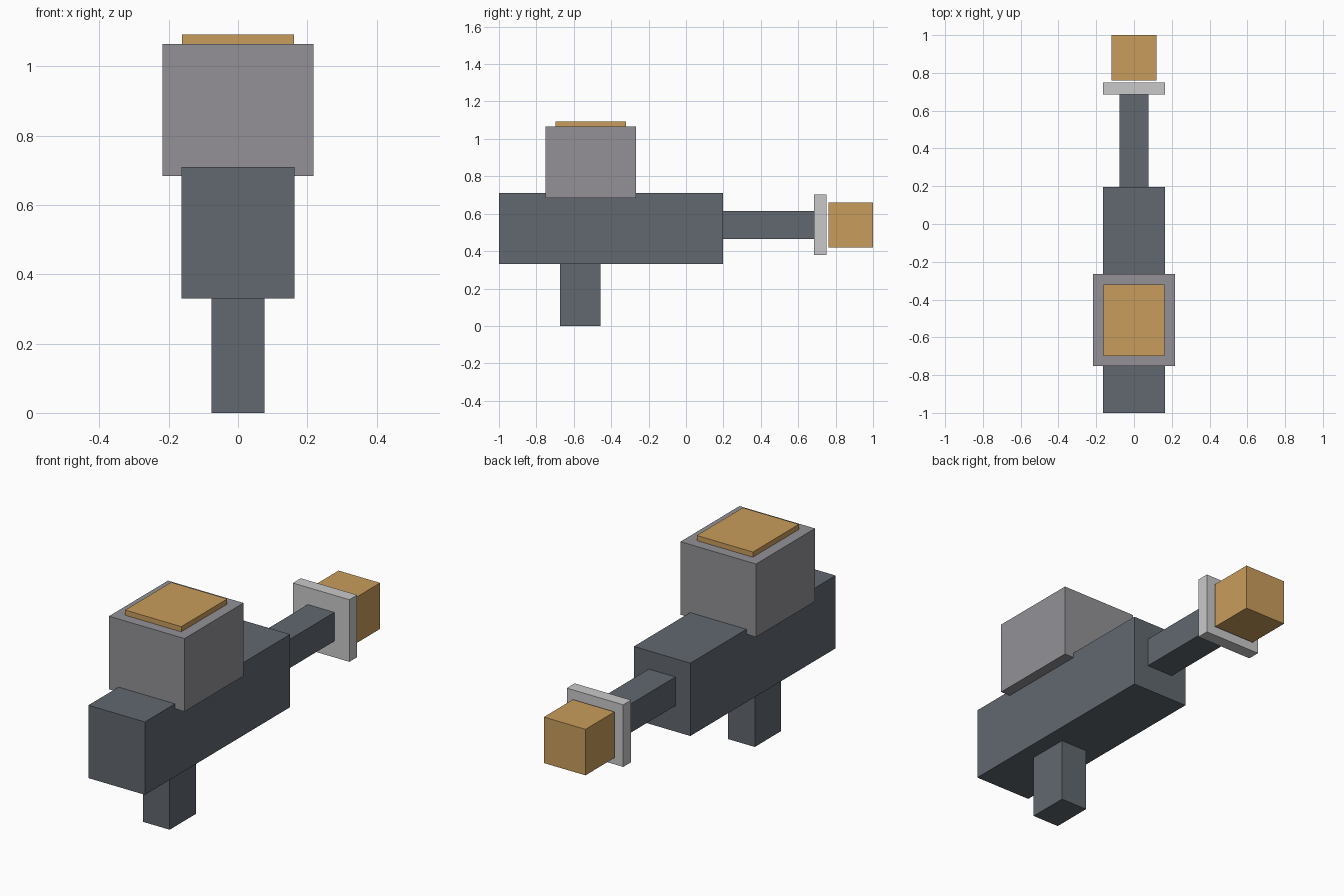
import bpy

cube = bpy.data.objects.get("Cube")
if cube:
    bpy.data.objects.remove(cube, do_unlink=True)


def material(name, rgb):
    """Flat material from display RGB, converted to linear."""
    colour = [((c / 255 + 0.055) / 1.055) ** 2.4 for c in rgb] + [1.0]
    mat = bpy.data.materials.new(name)
    mat.use_nodes = True
    mat.diffuse_color = colour
    bsdf = mat.node_tree.nodes["Principled BSDF"]
    bsdf.inputs["Base Color"].default_value = colour
    bsdf.inputs["Roughness"].default_value = 0.8
    return mat


slate = material("slate", (97, 104, 112))
grey = material("warm grey", (147, 145, 150))
silver = material("light silver", (201, 201, 202))
tan = material("tan", (201, 157, 92))


def box(name, mat, half_width, y, z):
    """Box centred on x = 0 spanning the given y and z ranges."""
    bpy.ops.mesh.primitive_cube_add(
        size=1, location=(0, sum(y) / 2, sum(z) / 2))
    obj = bpy.context.object
    obj.name = obj.data.name = name
    obj.scale = (2 * half_width, y[1] - y[0], z[1] - z[0])
    bpy.ops.object.transform_apply(location=False, rotation=False, scale=True)
    obj.data.materials.append(mat)
    return obj


# Main housing and the post below it
box("body", slate, 0.163, (-1.0, 0.197), (0.33, 0.71))
box("post", slate, 0.077, (-0.673, -0.457), (0, 0.34))

# Upper block with the core showing through its top
box("upper_block", grey, 0.218, (-0.752, -0.266), (0.684, 1.065))
box("upper_core", tan, 0.162, (-0.699, -0.32), (0.69, 1.092))

# Rear shaft, flange plate and end block
box("rear_shaft", slate, 0.077, (0.19, 0.69), (0.465, 0.615))
box("flange_plate", silver, 0.163, (0.685, 0.75), (0.38, 0.704))
box("end_block", tan, 0.12, (0.761, 1.0), (0.42, 0.66))
